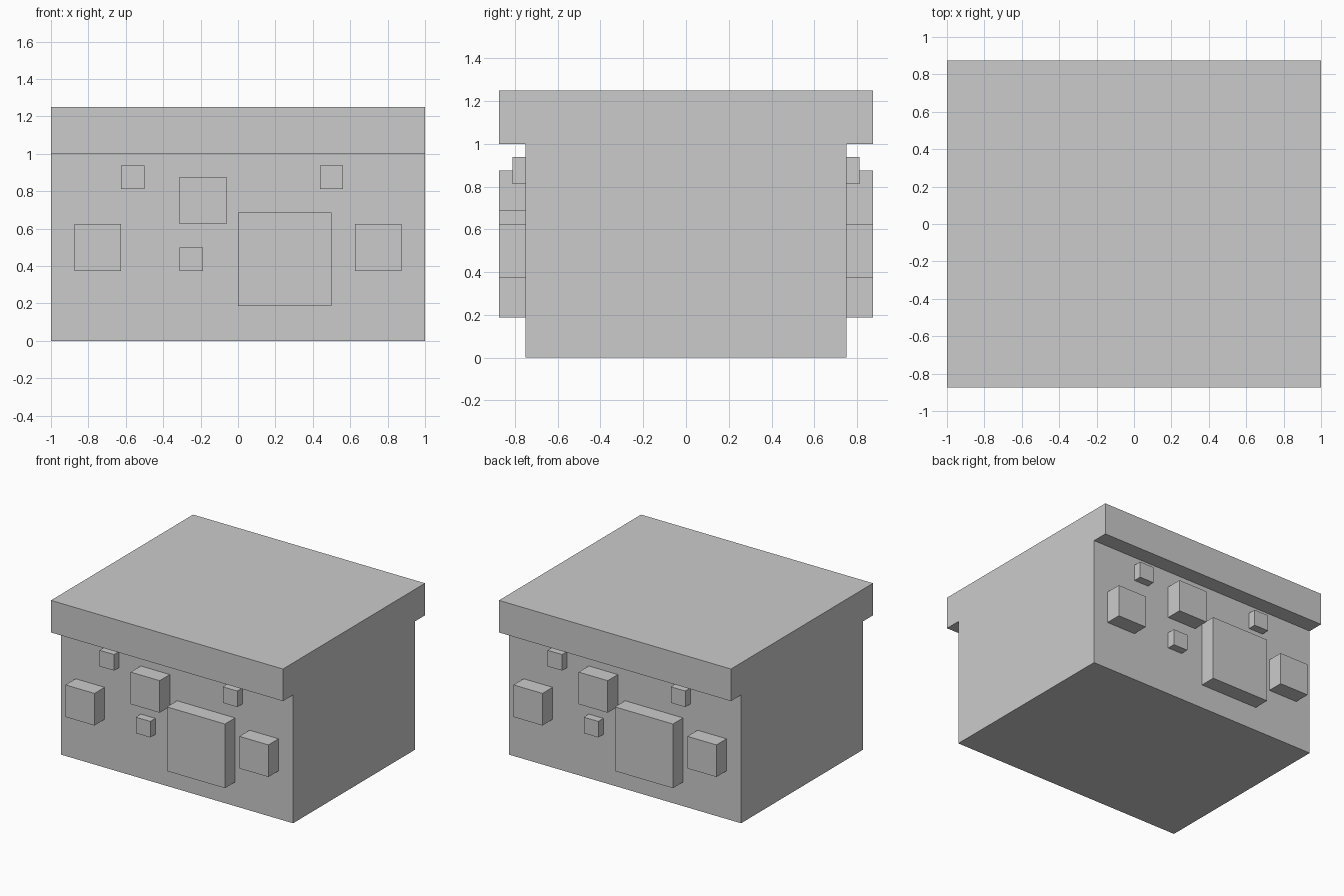
import bpy

if "Cube" in bpy.data.objects:
    bpy.data.objects.remove(bpy.data.objects["Cube"])

U = 1 / 16  # the model sits on a grid of sixteenths


def box(name, x, y, z):
    """Axis-aligned box from (min, max) ranges in grid units."""
    size = [(b - a) * U for a, b in (x, y, z)]
    centre = [(a + b) / 2 * U for a, b in (x, y, z)]
    bpy.ops.mesh.primitive_cube_add(size=1, location=centre)
    ob = bpy.context.object
    ob.name = name
    ob.scale = size
    bpy.ops.object.transform_apply(location=True, rotation=True, scale=True)
    return ob


# Main body and overhanging lid
box("body", (-16, 16), (-12, 12), (0, 16))
box("lid", (-16, 16), (-14, 14), (16, 20))

# Raised square studs: left edge, bottom edge, side length, depth
STUDS = [
    ("large_stud", 0, 3, 8, 2),
    ("left_stud", -14, 6, 4, 2),
    ("right_stud", 10, 6, 4, 2),
    ("upper_stud", -5, 10, 4, 2),
    ("small_left_stud", -10, 13, 2, 1),
    ("small_right_stud", 7, 13, 2, 1),
    ("small_middle_stud", -5, 6, 2, 1),
]

# Same layout on the front and, turned half round, on the back
for name, x, z, s, d in STUDS:
    box("front_" + name, (x, x + s), (-12 - d, -12), (z, z + s))
    box("back_" + name, (-x - s, -x), (12, 12 + d), (z, z + s))
